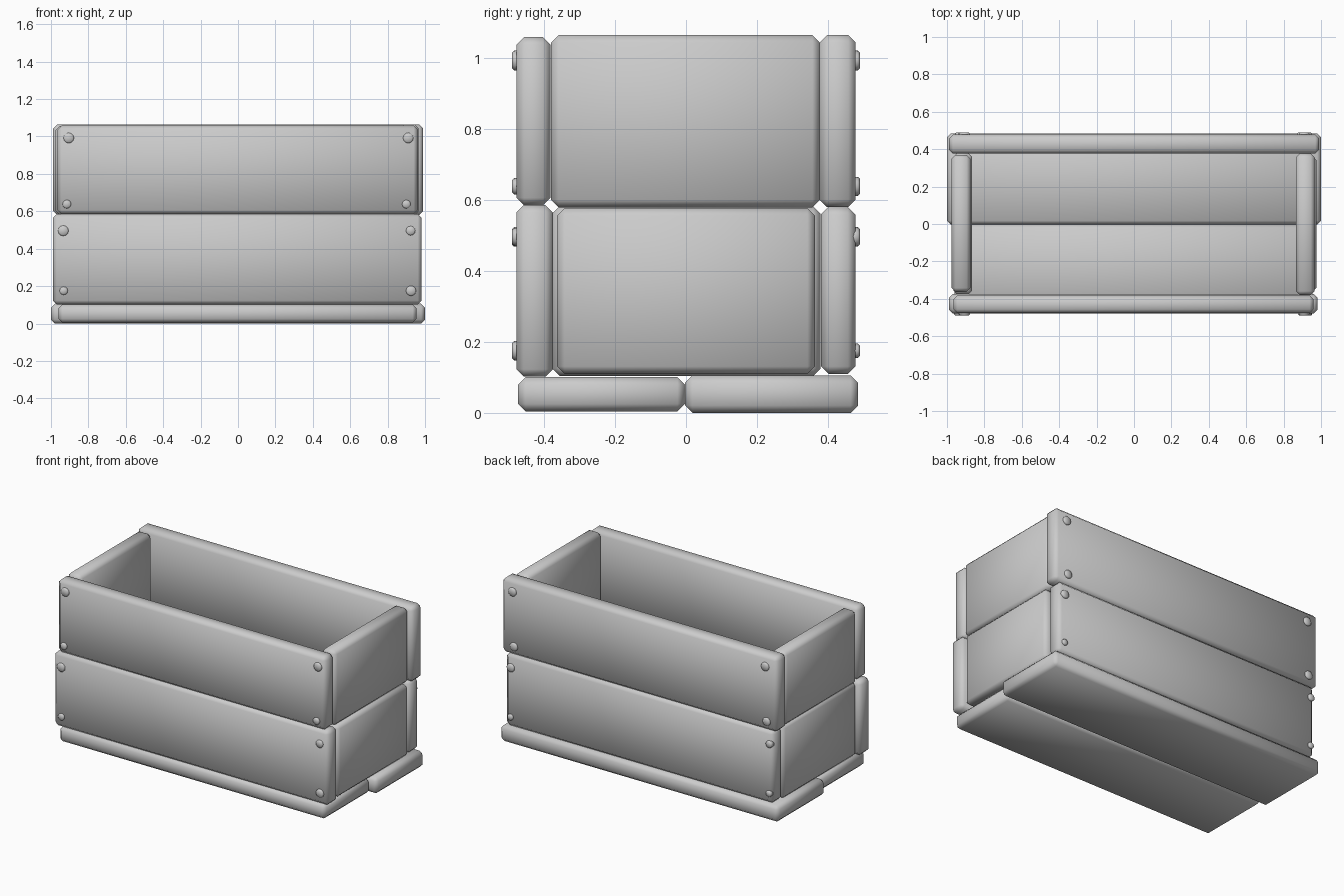
import bpy, bmesh
from mathutils import Matrix, Vector

if "Cube" in bpy.data.objects:
    bpy.data.objects.remove(bpy.data.objects["Cube"])


def finish(bm, name):
    for f in bm.faces:
        f.smooth = True
    mesh = bpy.data.meshes.new(name)
    bm.to_mesh(mesh)
    bm.free()
    obj = bpy.data.objects.new(name, mesh)
    bpy.context.collection.objects.link(obj)
    return obj


def plank(name, x, y, z, chamfer=0.021):
    """Chamfered, smooth-shaded board from its x, y and z ranges."""
    bm = bmesh.new()
    bmesh.ops.create_cube(bm, size=1)
    for v in bm.verts:
        v.co = Vector([(r[0] + r[1]) / 2 + c * (r[1] - r[0])
                       for r, c in zip((x, y, z), v.co)])
    bmesh.ops.bevel(bm, geom=bm.edges[:], offset=chamfer, segments=1,
                    affect='EDGES')
    return finish(bm, name)


def nail(name, x, z, r, side):
    """Round nail head standing out of the front (-1) or back (1) face."""
    bm = bmesh.new()
    bmesh.ops.create_cone(bm, cap_ends=True, segments=12,
                          radius1=r, radius2=r, depth=0.03)
    rim = [e for e in bm.edges if all(v.co.z > 0 for v in e.verts)]
    bmesh.ops.bevel(bm, geom=rim, offset=0.006, segments=1, affect='EDGES')
    rot = Matrix.Rotation(1.5707963 * -side, 4, 'X')
    bm.transform(Matrix.Translation((x, side * 0.475, z)) @ rot)
    return finish(bm, name)


# Floor boards
plank("floor_front", (-0.96, 0.955), (-0.473, -0.003), (0.004, 0.101))
plank("floor_back", (-1.0, 1.0), (-0.003, 0.485), (0.0, 0.106))

# Long front and back boards
plank("front_lower", (-0.99, 0.982), (-0.478, -0.375), (0.102, 0.585))
plank("front_upper", (-0.965, 0.96), (-0.477, -0.382), (0.585, 1.058))
plank("back_lower", (-0.96, 0.965), (0.38, 0.477), (0.11, 0.58))
plank("back_upper", (-0.988, 0.99), (0.376, 0.478), (0.58, 1.064))

# Short end boards
plank("right_lower", (0.875, 0.975), (-0.363, 0.363), (0.11, 0.577))
plank("right_upper", (0.865, 0.966), (-0.38, 0.377), (0.579, 1.064))
plank("left_lower", (-0.966, -0.865), (-0.377, 0.379), (0.104, 0.582))
plank("left_upper", (-0.975, -0.874), (-0.363, 0.37), (0.58, 1.056))

# Nail heads: x, z, front radius, back radius
nails = [(-0.905, 0.992, 0.028, 0.028), (0.91, 0.992, 0.028, 0.028),
         (-0.915, 0.638, 0.023, 0.027), (0.9, 0.638, 0.023, 0.027),
         (-0.934, 0.496, 0.028, 0.023), (0.923, 0.496, 0.025, 0.027),
         (-0.932, 0.175, 0.022, 0.02), (0.925, 0.175, 0.027, 0.02)]
for i, (x, z, rf, rb) in enumerate(nails):
    nail(f"front_nail_{i + 1}", x, z, rf, -1)
    nail(f"back_nail_{i + 1}", x, z, rb, 1)
